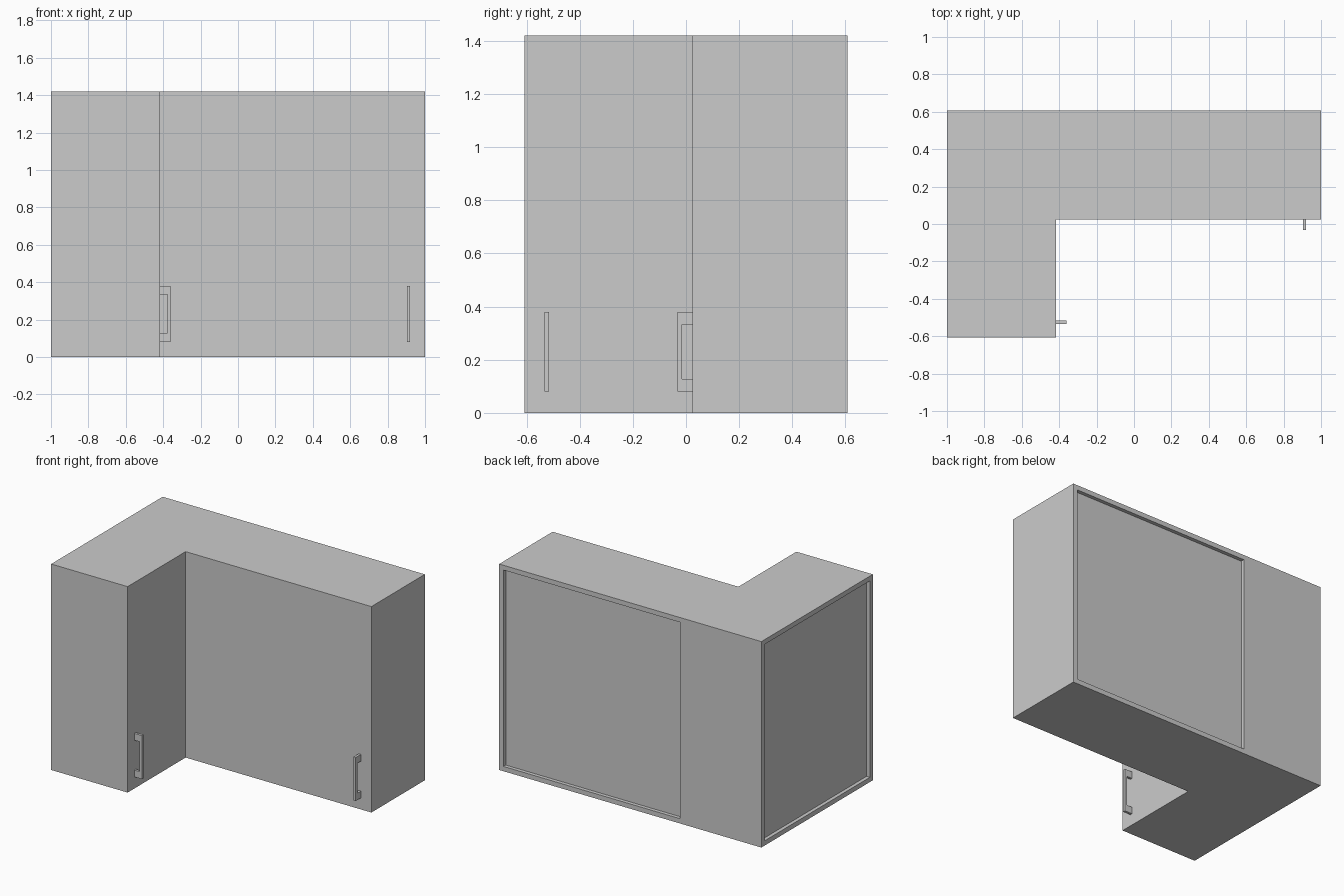
import bpy, bmesh
from mathutils import Vector, Matrix

if "Cube" in bpy.data.objects:
    bpy.data.objects.remove(bpy.data.objects["Cube"])

HX, HY, H = 1.0, 0.607, 1.42     # half length, half depth, height
IX, IY = -0.417, 0.025           # inner corner of the L
RIM, DEPTH = 0.033, 0.025        # frame width and depth of the recessed backs


def extrude_profile(name, points, vec):
    """Extrude a flat polygon along vec into a closed solid."""
    bm = bmesh.new()
    face = bm.faces.new([bm.verts.new(p) for p in points])
    res = bmesh.ops.extrude_face_region(bm, geom=[face], use_keep_orig=True)
    moved = [g for g in res["geom"] if isinstance(g, bmesh.types.BMVert)]
    bmesh.ops.translate(bm, verts=moved, vec=vec)
    bmesh.ops.recalc_face_normals(bm, faces=bm.faces)
    mesh = bpy.data.meshes.new(name)
    bm.to_mesh(mesh)
    bm.free()
    ob = bpy.data.objects.new(name, mesh)
    bpy.context.collection.objects.link(ob)
    return ob


def box(name, lo, hi):
    (x0, y0, z0), (x1, y1, z1) = lo, hi
    pts = [(x0, y0, z0), (x1, y0, z0), (x1, y1, z0), (x0, y1, z0)]
    return extrude_profile(name, pts, (0, 0, z1 - z0))


# L-shaped cabinet body
outline = [(-HX, -HY), (IX, -HY), (IX, IY), (HX, IY), (HX, HY), (-HX, HY)]
body = extrude_profile("cabinet_body", [(x, y, 0) for x, y in outline], (0, 0, H))

# Recessed panels on the back and the left side
cutters = [
    box("back_recess_cutter", (-0.38, HY - DEPTH, RIM), (HX - RIM, HY + 0.1, H - RIM)),
    box("side_recess_cutter", (-HX - 0.1, -HY + RIM, RIM), (-HX + DEPTH, HY - RIM, H - RIM)),
]
for c in cutters:
    c.hide_render = True
    c.hide_viewport = True
    mod = body.modifiers.new(c.name, 'BOOLEAN')
    mod.operation = 'DIFFERENCE'
    mod.solver = 'EXACT'
    mod.object = c


# Bracket-shaped door handles: profile stands out along "out", extruded across
def handle(name, base, out, across):
    out, across = Vector(out), Vector(across)
    reach, inner, width = 0.057, 0.04, 0.017
    prof = [(0, .08), (reach, .08), (reach, .38), (0, .38),
            (0, .333), (inner, .333), (inner, .127), (0, .127)]
    start = Vector(base) - across * width / 2
    return extrude_profile(name, [start + out * d + Vector((0, 0, z)) for d, z in prof],
                           across * width)


handle("left_door_handle", (IX, -0.525, 0), (1, 0, 0), (0, 1, 0))
handle("right_door_handle", (0.912, IY, 0), (0, -1, 0), (1, 0, 0))
